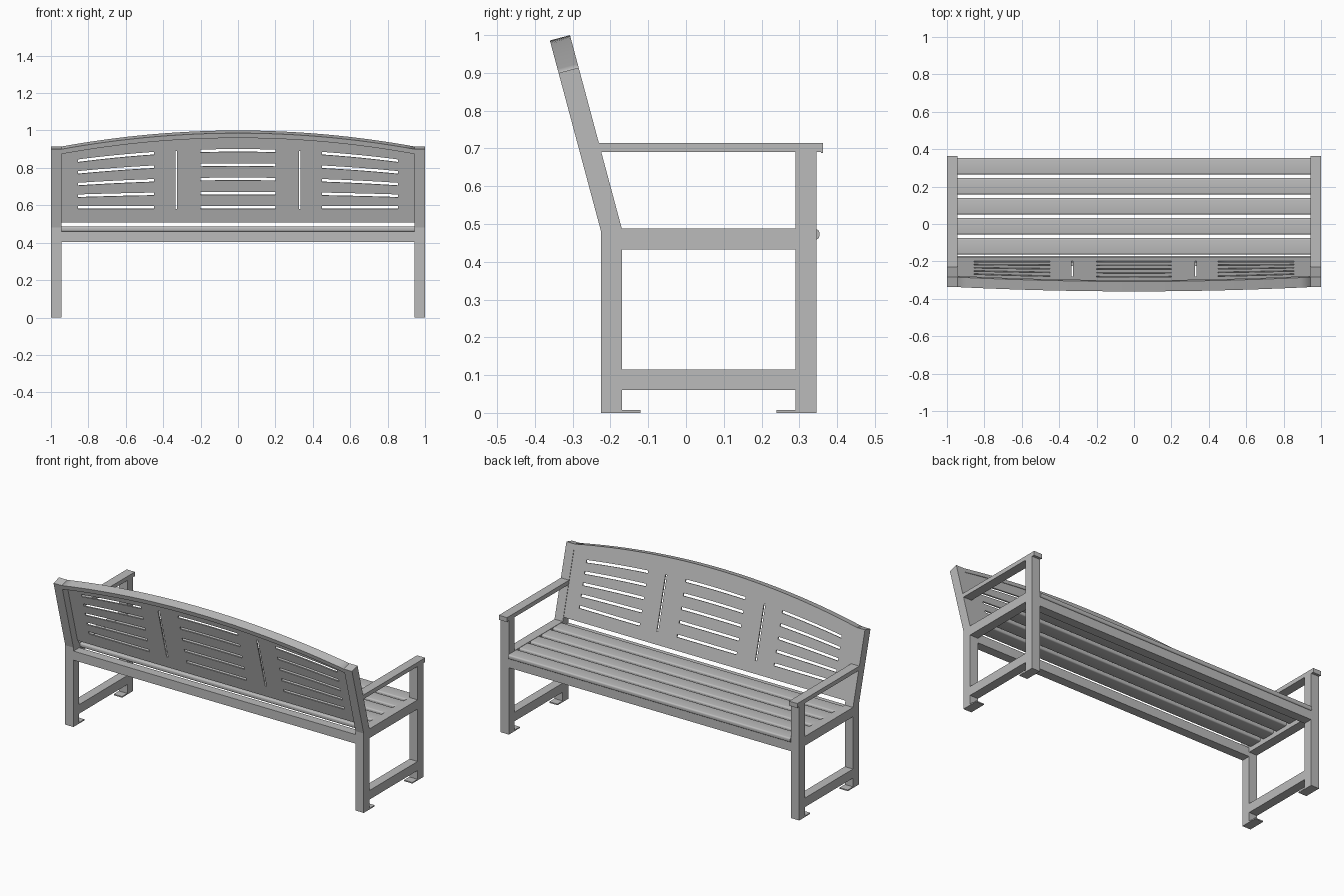
import bpy, bmesh, math
from mathutils import Matrix

cube = bpy.data.objects.get("Cube")
if cube:
    bpy.data.objects.remove(cube, do_unlink=True)

grey = bpy.data.materials.new("painted_grey")
grey.use_nodes = True
COLOUR = (0.5, 0.5, 0.5, 1)
grey.diffuse_color = COLOUR
bsdf = next(n for n in grey.node_tree.nodes if n.type == 'BSDF_PRINCIPLED')
bsdf.inputs["Base Color"].default_value = COLOUR
bsdf.inputs["Roughness"].default_value = 0.6

INNER, OUTER, TUBE = 0.945, 1.0, 0.055
SEAT_TOP = 0.488
TILT = math.radians(15)
BACK_Y, BACK_Z = -0.17, SEAT_TOP      # where the front of the back post bends
# Frame of the backrest: x across, y up the slope, z backwards through it
BACK_FRAME = Matrix.Translation((0, BACK_Y, BACK_Z)) @ Matrix.Rotation(math.pi / 2 + TILT, 4, 'X')


def on_back(u, w):
    """(y, z) of the point u up the slope and w behind its front face."""
    p = BACK_FRAME @ Matrix.Translation((0, u, w))
    return p.translation.y, p.translation.z


def add_object(name, bm):
    bmesh.ops.recalc_face_normals(bm, faces=bm.faces)
    mesh = bpy.data.meshes.new(name)
    bm.to_mesh(mesh)
    bm.free()
    mesh.materials.append(grey)
    obj = bpy.data.objects.new(name, mesh)
    bpy.context.collection.objects.link(obj)
    return obj


def prism(name, profile, x0, x1):
    """Extrude a (y, z) profile along x."""
    bm = bmesh.new()
    face = bm.faces.new([bm.verts.new((x0, y, z)) for y, z in profile])
    ext = bmesh.ops.extrude_face_region(bm, geom=[face])
    moved = [g for g in ext["geom"] if isinstance(g, bmesh.types.BMVert)]
    bmesh.ops.translate(bm, verts=moved, vec=(x1 - x0, 0, 0))
    return add_object(name, bm)


def rect(y0, y1, z0, z1):
    return [(y0, z0), (y1, z0), (y1, z1), (y0, z1)]


def pair(name, profile):
    """The same end-frame part on both ends of the bench."""
    prism("left_" + name, profile, INNER, OUTER)
    prism("right_" + name, profile, -OUTER, -INNER)


def sheet(name, outlines, w0, w1):
    """Flat sheet in the backrest frame; outlines after the first are holes."""
    curve = bpy.data.curves.new(name + "_outline", 'CURVE')
    curve.dimensions = '2D'
    curve.fill_mode = 'BOTH'
    curve.extrude = (w1 - w0) / 2
    for pts in outlines:
        spline = curve.splines.new('POLY')
        spline.points.add(len(pts) - 1)
        for point, (x, u) in zip(spline.points, pts):
            point.co = (x, u, 0, 1)
        spline.use_cyclic_u = True
    temp = bpy.data.objects.new(name + "_outline", curve)
    bpy.context.collection.objects.link(temp)
    deps = bpy.context.evaluated_depsgraph_get()
    mesh = bpy.data.meshes.new_from_object(temp.evaluated_get(deps))
    bm = bmesh.new()
    bm.from_mesh(mesh)
    bmesh.ops.remove_doubles(bm, verts=bm.verts, dist=1e-5)
    bm.transform(BACK_FRAME @ Matrix.Translation((0, 0, (w0 + w1) / 2)))
    bpy.data.objects.remove(temp, do_unlink=True)
    bpy.data.curves.remove(curve)
    bpy.data.meshes.remove(mesh)
    return add_object(name, bm)


def steps(a, b, n):
    return [a + (b - a) * i / n for i in range(n + 1)]


# End frames
POST_TOP = 0.441
bend = TUBE * math.tan(TILT / 2)
back_leg_y = BACK_Y - TUBE
pair("back_post", [(back_leg_y, 0), (BACK_Y, 0), (BACK_Y, BACK_Z), on_back(POST_TOP, 0),
                   on_back(POST_TOP, TUBE), (back_leg_y, BACK_Z - bend)])
pair("front_leg", rect(0.29, 0.345, 0, 0.69))
pair("seat_side_rail", rect(BACK_Y, 0.29, 0.432, SEAT_TOP))
pair("lower_stretcher", rect(BACK_Y, 0.29, 0.06, 0.115))
pair("back_foot_plate", rect(BACK_Y, -0.12, 0, 0.007))
pair("front_foot_plate", rect(0.24, 0.29, 0, 0.007))
arm_low, arm_high = 0.69, 0.715
slope = math.tan(TILT)
pair("armrest", [(BACK_Y - (arm_low - BACK_Z) * slope, arm_low), (0.357, arm_low),
                 (0.357, arm_high), (BACK_Y - (arm_high - BACK_Z) * slope, arm_high)])
pair("armrest_cap", rect(0.357, 0.363, arm_low - 0.002, arm_high))

# Seat beams and slats
prism("front_seat_beam", rect(0.29, 0.345, 0.405, 0.46), -INNER, INNER)
prism("back_seat_beam", rect(back_leg_y, BACK_Y, 0.405, 0.46), -INNER, INNER)
for i in range(5):
    y1 = 0.353 - i * 0.107
    slat = prism(f"seat_slat_{i + 1}", rect(y1 - 0.088, y1, 0.459, 0.486), -INNER, INNER)
    bm = bmesh.new()
    bm.from_mesh(slat.data)
    long_edges = [e for e in bm.edges if abs(e.verts[0].co.x - e.verts[1].co.x) > 1]
    bmesh.ops.bevel(bm, geom=long_edges, offset=0.009, segments=4, profile=0.5, affect='EDGES')
    bm.to_mesh(slat.data)
    bm.free()
    bpy.ops.object.select_all(action='DESELECT')
    bpy.context.view_layer.objects.active = slat
    slat.select_set(True)
    bpy.ops.object.shade_smooth_by_angle(angle=math.radians(35))

# Curved top rail
RAIL = 0.027


def crest(x):
    return 0.530 - 0.089 * (x / INNER) ** 2


across = steps(-INNER, INNER, 32)
sheet("top_rail", [[(x, crest(x)) for x in across] +
                   [(x, crest(x) - RAIL) for x in reversed(across)]], 0, TUBE)


# Slotted back panel
def slot(x0, x1, level):
    """Slot whose arch grows with its level, 0 to 4."""
    def line(x):
        return 0.106 + 0.079 * level - 0.0196 * level * x * x
    xs = steps(x0, x1, 8)
    return [(x, line(x) - 0.008) for x in xs] + [(x, line(x) + 0.008) for x in reversed(xs)]


holes = []
for level in range(5):
    for x0, x1 in ((-0.855, -0.45), (-0.2, 0.2), (0.45, 0.855)):
        holes.append(slot(x0, x1, level))
for x in (-0.33, 0.33):
    holes.append(rect(x - 0.005, x + 0.005, 0.097, 0.42))
panel = [(-INNER, 0.024), (INNER, 0.024)] + [(x, crest(x) - RAIL) for x in reversed(across)]
sheet("back_panel", [panel] + holes, 0.003, 0.010)
